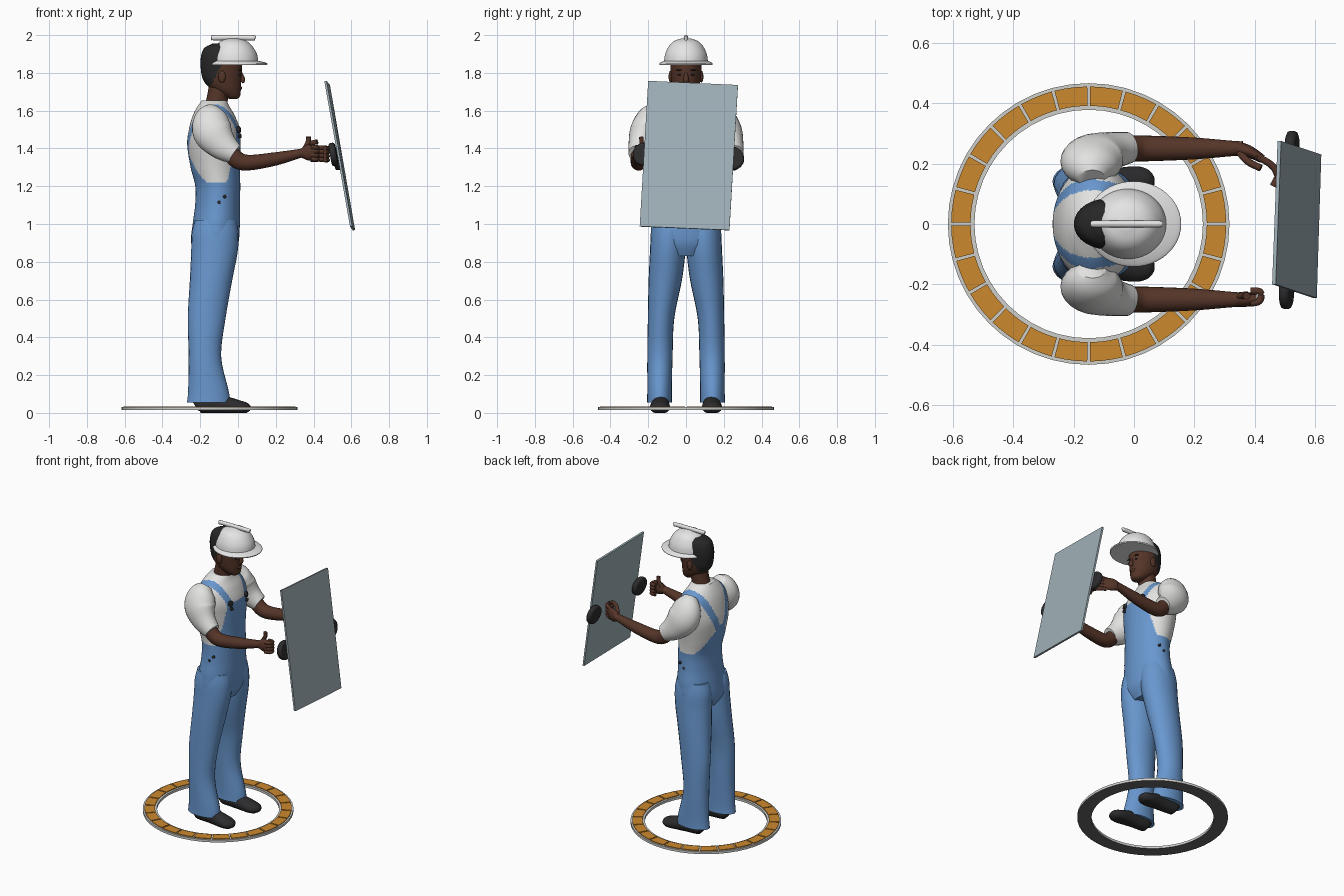
import bpy, bmesh, math
from mathutils import Vector

cube = bpy.data.objects.get("Cube")
if cube:
    bpy.data.objects.remove(cube, do_unlink=True)


def material(name, *rgb):
    m = bpy.data.materials.new(name)
    m.use_nodes = True
    m.diffuse_color = (*rgb, 1)
    m.node_tree.nodes["Principled BSDF"].inputs["Base Color"].default_value = (*rgb, 1)
    return m


denim = material("denim blue", 0.14, 0.31, 0.62)
cotton = material("white cotton", 0.76, 0.76, 0.75)
shell = material("helmet white", 0.78, 0.78, 0.78)
skin = material("brown skin", 0.09, 0.035, 0.021)
hair = material("black hair", 0.02, 0.02, 0.02)
rubber = material("black rubber", 0.025, 0.025, 0.027)
orange = material("orange", 0.6, 0.25, 0.027)
pale = material("pale grey", 0.62, 0.62, 0.6)
grey = material("dark grey", 0.13, 0.13, 0.13)
glass = material("blue grey", 0.35, 0.44, 0.48)


def finish(name, bm, mats, rule=None, angle=50):
    """Turn a bmesh into a shaded object, colouring faces by an optional rule."""
    bmesh.ops.recalc_face_normals(bm, faces=bm.faces)
    bm.normal_update()
    if rule:
        for f in bm.faces:
            f.material_index = rule(f.calc_center_median(), f.normal)
    mesh = bpy.data.meshes.new(name)
    bm.to_mesh(mesh)
    bm.free()
    for m in mats:
        mesh.materials.append(m)
    ob = bpy.data.objects.new(name, mesh)
    bpy.context.collection.objects.link(ob)
    bpy.ops.object.select_all(action='DESELECT')
    ob.select_set(True)
    bpy.context.view_layer.objects.active = ob
    bpy.ops.object.shade_smooth_by_angle(angle=math.radians(angle))
    return ob


def bridge(name, rings, mats, rule=None, closed=False, angle=50):
    """Join rings of points into a skin, capped at the ends or closed in a loop."""
    bm = bmesh.new()
    rows = [[bm.verts.new(p) for p in ring] for ring in rings]
    n = len(rows[0])
    for i in range(len(rows) - (0 if closed else 1)):
        a, b = rows[i], rows[(i + 1) % len(rows)]
        for j in range(n):
            k = (j + 1) % n
            bm.faces.new((a[j], a[k], b[k], b[j]))
    if not closed:
        bm.faces.new(rows[0])
        bm.faces.new(rows[-1])
    return finish(name, bm, mats, rule, angle)


def spline(pts, steps):
    """Smooth curve through tuples of any length."""
    out = []
    for i in range(len(pts) - 1):
        quad = pts[max(i - 1, 0)], pts[i], pts[i + 1], pts[min(i + 2, len(pts) - 1)]
        for s in range(steps):
            t = s / steps
            out.append([b + t / 2 * (c - a + t * (2*a - 5*b + 4*c - d + t * (3*(b - c) + d - a)))
                        for a, b, c, d in zip(*quad)])
    return out + [list(pts[-1])]


def limb(name, pts, mats, rule=None, steps=5, sides=24, upright=False, floor=None):
    """Loft ellipses (x, y, z, depth radius, side radius) along a path."""
    path = spline(pts, steps)
    rings = []
    for i, (x, y, z, r, s) in enumerate(path):
        ahead = Vector(path[min(i + 1, len(path) - 1)][:3])
        t = Vector((0, 0, 1)) if upright else ahead - Vector(path[max(i - 1, 0)][:3])
        a = t.cross(Vector((0, 1, 0))).normalized()
        b = a.cross(t).normalized()
        ring = []
        for k in range(sides):
            w = math.tau * k / sides
            p = Vector((x, y, z)) + a * r * math.cos(w) + b * s * math.sin(w)
            if floor is not None:
                p.z = max(p.z, floor)
            ring.append(p)
        rings.append(ring)
    return bridge(name, rings, mats if isinstance(mats, list) else [mats], rule)


def stack(name, rows, mats, rule=None, **kw):
    """Upright loft from (z, x, depth radius, side radius) rows centred on y = 0."""
    return limb(name, [(x, 0, z, r, s) for z, x, r, s in rows], mats, rule, upright=True, **kw)


def mirrored(pts, side):
    return [(p[0], p[1] * side, *p[2:]) for p in pts]


def ball(name, centre, radii, mat):
    bm = bmesh.new()
    bmesh.ops.create_uvsphere(bm, u_segments=16, v_segments=10, radius=1)
    for v in bm.verts:
        v.co = Vector(c + r * q for c, r, q in zip(centre, radii, v.co))
    return finish(name, bm, [mat])


def disc(name, centre, normal, radius, depth, mat):
    bm = bmesh.new()
    bmesh.ops.create_cone(bm, cap_ends=True, segments=32, radius1=radius, radius2=radius, depth=depth)
    turn = normal.to_track_quat('Z', 'Y')
    for v in bm.verts:
        v.co = centre + turn @ v.co
    ob = finish(name, bm, [mat])
    bev = ob.modifiers.new("rounded rim", 'BEVEL')
    bev.width = depth * 0.3
    bev.segments = 2


def arc(name, r0, r1, z0, z1, start, end, steps, mats, rule=None, closed=False):
    """Flat block bent round the floor ring's centre."""
    rings = []
    for i in range(steps + (0 if closed else 1)):
        w = start + (end - start) * i / steps
        rings.append([(-0.15 + r * math.cos(w), r * math.sin(w), z)
                      for r, z in ((r0, z0), (r1, z0), (r1, z1), (r0, z1))])
    return bridge(name, rings, mats, rule, closed, angle=30)


# Floor ring with orange tiles
arc("floor_ring", 0.378, 0.466, 0.014, 0.03, 0, math.tau, 48, [pale, grey],
    lambda c, n: int(n.z < -0.5), closed=True)
TILES = 24
for i in range(TILES):
    w = math.tau / TILES
    arc("ring_tile", 0.391, 0.455, 0.028, 0.035, (i + 0.04) * w, (i + 0.96) * w, 3, [orange])


# Torso: shirt with bib, back panel and straps
def clothing(c, n):
    y, z = abs(c.y), c.z
    if z < 1.22:
        return 0
    if c.x > -0.125:
        bib = z < 1.5 and y < 0.1 + (1.5 - z) * 0.18
        strap = z >= 1.48 and abs(y - 0.085 - (z - 1.5) * 0.35) < 0.022
    else:
        bib = z < 1.4 and y < 0.03 + (1.4 - z) * 0.65
        strap = z >= 1.38 and abs(y - 0.04 - (z - 1.4) * 0.42) < 0.025
    return 0 if bib or strap else 1


stack("torso", [(0.83, -0.12, 0.09, 0.11), (0.9, -0.123, 0.125, 0.18), (1, -0.115, 0.125, 0.183),
                (1.1, -0.108, 0.119, 0.17), (1.2, -0.107, 0.119, 0.165), (1.3, -0.12, 0.131, 0.172),
                (1.42, -0.128, 0.141, 0.19), (1.5, -0.125, 0.135, 0.195), (1.57, -0.128, 0.113, 0.178),
                (1.62, -0.13, 0.086, 0.13), (1.655, -0.125, 0.065, 0.075)],
      [denim, cotton], clothing, steps=10, sides=120)

# Neck, head, face
limb("neck", [(-0.125, 0, 1.6, 0.062, 0.062), (-0.11, 0, 1.66, 0.056, 0.056),
              (-0.09, 0, 1.76, 0.06, 0.058)], skin)
stack("head", [(1.662, -0.025, 0.02, 0.022), (1.675, -0.035, 0.045, 0.042), (1.71, -0.062, 0.077, 0.064),
               (1.76, -0.083, 0.1, 0.077), (1.82, -0.088, 0.109, 0.082), (1.88, -0.09, 0.107, 0.082),
               (1.93, -0.095, 0.085, 0.068), (1.955, -0.095, 0.04, 0.04)],
      [skin, hair], lambda c, n: int(c.z > 1.74 and c.x < -0.135 + (c.z - 1.75) * 0.5),
      steps=7, sides=64)
limb("nose", [(0.015, 0, 1.8, 0.008, 0.008), (0.026, 0, 1.765, 0.012, 0.015),
              (0.018, 0, 1.75, 0.01, 0.016)], skin, sides=12)
ball("lips", (0.009, 0, 1.72), (0.012, 0.024, 0.011), skin)
for side in (1, -1):
    ball("ear", (-0.085, side * 0.082, 1.78), (0.02, 0.01, 0.032), skin)
    ball("eye", (0.009, side * 0.032, 1.79), (0.006, 0.013, 0.005), hair)
    ball("eyebrow", (0.01, side * 0.033, 1.815), (0.008, 0.02, 0.004), hair)

# Safety helmet
stack("helmet_brim", [(1.842, -0.003, 0.156, 0.14), (1.852, -0.003, 0.156, 0.14),
                      (1.864, -0.02, 0.128, 0.118)], shell, sides=48)
stack("helmet_dome", [(1.855, -0.02, 0.128, 0.117), (1.9, -0.02, 0.12, 0.11), (1.945, -0.022, 0.095, 0.088),
                      (1.97, -0.024, 0.065, 0.06), (1.983, -0.025, 0.02, 0.02)], shell, sides=48)
limb("helmet_ridge", [(-0.133, 0, 1.983, 0.013, 0.009), (-0.12, 0, 1.986, 0.014, 0.012),
                      (0.07, 0, 1.986, 0.014, 0.012), (0.08, 0, 1.983, 0.013, 0.009)], shell, sides=12)

# Limbs and clothing that repeat on both sides
leg = [(-0.155, 0.14, 0.055, 0.115, 0.066), (-0.157, 0.14, 0.12, 0.107, 0.065),
       (-0.175, 0.138, 0.3, 0.086, 0.067), (-0.166, 0.132, 0.5, 0.1, 0.07),
       (-0.143, 0.11, 0.7, 0.112, 0.088), (-0.125, 0.097, 0.85, 0.123, 0.094),
       (-0.121, 0.092, 0.95, 0.124, 0.094), (-0.118, 0.09, 1.02, 0.11, 0.085)]
shoe = [(-0.225, 0.135, 0.035, 0.03, 0.025), (-0.2, 0.135, 0.045, 0.045, 0.042),
        (-0.1, 0.135, 0.045, 0.05, 0.045), (0, 0.138, 0.03, 0.038, 0.053),
        (0.045, 0.14, 0.026, 0.028, 0.042), (0.065, 0.14, 0.022, 0.012, 0.018)]
sleeve = [(-0.14, 0.15, 1.605, 0.045, 0.04), (-0.143, 0.185, 1.565, 0.088, 0.07),
          (-0.135, 0.217, 1.49, 0.105, 0.08), (-0.085, 0.24, 1.42, 0.082, 0.065),
          (-0.018, 0.253, 1.37, 0.055, 0.052)]
arm = [(-0.06, 0.245, 1.4, 0.045, 0.042), (-0.005, 0.25, 1.34, 0.046, 0.043),
       (0.06, 0.25, 1.325, 0.041, 0.042), (0.2, 0.25, 1.345, 0.035, 0.036),
       (0.33, 0.25, 1.374, 0.024, 0.025), (0.36, 0.25, 1.378, 0.028, 0.024)]
for side in (1, -1):
    limb("trouser_leg", mirrored(leg, side), denim, upright=True)
    limb("shoe", mirrored(shoe, side), rubber, floor=0)
    limb("sleeve", mirrored(sleeve, side), cotton)
    limb("arm", mirrored(arm, side), skin)
    disc("strap_buckle", Vector((0.004, side * 0.085, 1.5)), Vector((1, side * 0.35, 0.1)), 0.018, 0.016, rubber)
    disc("strap_clip", Vector((0.01, side * 0.083, 1.465)), Vector((1, side * 0.35, 0)), 0.011, 0.016, rubber)
    for x in (-0.1, -0.07):
        disc("hip_button", Vector((x, side * 0.163, 1.115 + (x + 0.1))), Vector((0, side, 0)), 0.009, 0.016, rubber)


# Hands: one open and reaching, one closed
def hand(name, palm, finger, thumb):
    limb(name + "_palm", palm, skin, sides=16)
    for k in range(4):
        drop = 0.021 * (1.5 - k)
        limb(name + "_finger", [(x, y, z + drop, 0.012, 0.012) for x, y, z in finger], skin, sides=10)
    limb(name + "_thumb", [(*p, 0.013, 0.012) for p in thumb], skin, sides=10)


hand("left_hand",
     [(0.34, 0.25, 1.375, 0.027, 0.024), (0.38, 0.24, 1.378, 0.042, 0.02), (0.425, 0.215, 1.378, 0.038, 0.014)],
     [(0.41, 0.222, 1.374), (0.455, 0.195, 1.372), (0.475, 0.16, 1.37), (0.46, 0.125, 1.37)],
     [(0.35, 0.235, 1.395), (0.38, 0.205, 1.425), (0.42, 0.185, 1.435)])
hand("right_hand",
     [(0.34, -0.25, 1.375, 0.027, 0.024), (0.37, -0.25, 1.378, 0.042, 0.024), (0.405, -0.25, 1.378, 0.038, 0.02)],
     [(0.385, -0.262, 1.375), (0.415, -0.255, 1.374), (0.418, -0.225, 1.372), (0.385, -0.222, 1.372)],
     [(0.35, -0.24, 1.395), (0.37, -0.235, 1.43), (0.373, -0.238, 1.462)])

# Carried glass panel and its suction cups
top_l, low_l, low_r, top_r = [Vector(p) for p in (
    (0.482, 0.275, 1.735), (0.615, 0.23, 0.967), (0.6, -0.245, 0.987), (0.464, -0.2, 1.757))]
down, across = low_l - top_l, top_r - top_l
back = down.cross(across).normalized()
bm = bmesh.new()
near = [bm.verts.new(p - back * 0.005) for p in (top_l, low_l, low_r, top_r)]
far = [bm.verts.new(v.co + back * 0.012) for v in near]
bm.faces.new(near)
bm.faces.new(far)
for i in range(4):
    j = (i + 1) % 4
    bm.faces.new((near[i], near[j], far[j], far[i]))
finish("glass_panel", bm, [glass], angle=20)
for v in (0.015, 0.995):
    spot = top_l + down * 0.5 + across * v
    disc("suction_cup", spot + back * 0.026, back, 0.062, 0.034, rubber)
